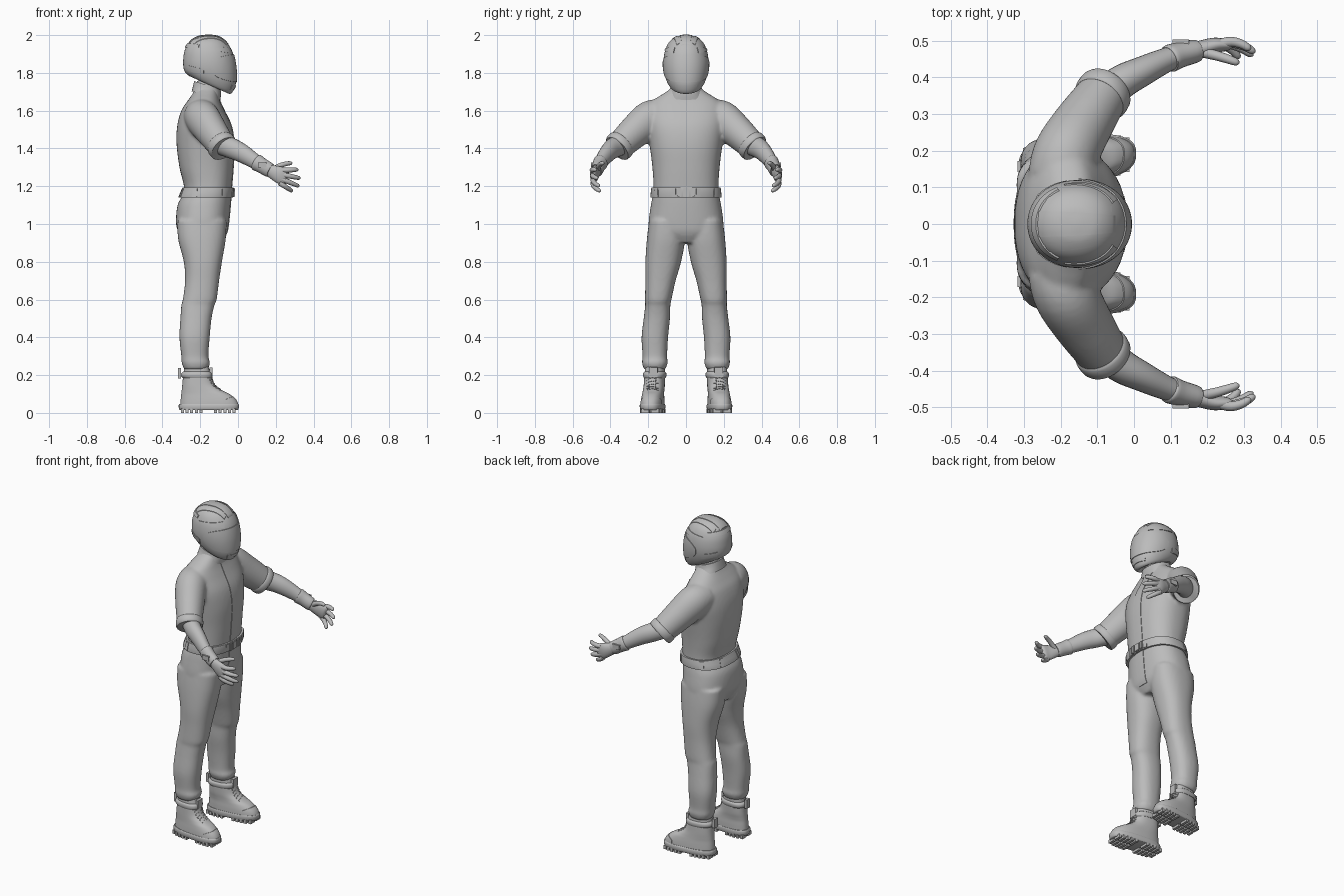
import bpy, bmesh, math
from mathutils import Vector, Matrix
from mathutils.bvhtree import BVHTree

if "Cube" in bpy.data.objects:
    bpy.data.objects.remove(bpy.data.objects["Cube"])

GREY = (0.5, 0.5, 0.5, 1)
mat = bpy.data.materials.new("plain grey")
mat.use_nodes = True
mat.diffuse_color = GREY
mat.node_tree.nodes["Principled BSDF"].inputs["Base Color"].default_value = GREY


def finish(bm, name, pair=False, angle=40):
    """Turn a bmesh into an object, or into a left and right pair."""
    made = []
    for label, s in ((("left_", 1), ("right_", -1)) if pair else (("", 1),)):
        copy = bm.copy()
        for v in copy.verts:
            v.co.y *= s
        bmesh.ops.recalc_face_normals(copy, faces=copy.faces)
        mesh = bpy.data.meshes.new(label + name)
        copy.to_mesh(mesh)
        copy.free()
        ob = bpy.data.objects.new(label + name, mesh)
        bpy.context.collection.objects.link(ob)
        mesh.materials.append(mat)
        smooth(ob, angle)
        made.append(ob)
    return made[0]


def smooth(ob, angle=40):
    bpy.ops.object.select_all(action='DESELECT')
    ob.select_set(True)
    bpy.context.view_layer.objects.active = ob
    bpy.ops.object.shade_smooth_by_angle(angle=math.radians(angle))


def spline(rows, n):
    """Catmull-Rom through rows of numbers."""
    out = []
    for i in range(len(rows) - 1):
        a, b, c, d = (rows[min(max(j, 0), len(rows) - 1)] for j in range(i - 1, i + 3))
        for k in range(n):
            t = k / n
            out.append([q + t / 2 * (r - p + t * (2 * p - 5 * q + 4 * r - s + t * (3 * (q - r) + s - p)))
                        for p, q, r, s in zip(a, b, c, d)])
    return out + [list(rows[-1])]


def skin(bm, frames, sides, power):
    """Bridge rings given as centre plus two half axes."""
    def bend(w):
        return math.copysign(abs(w) ** power, w)
    rings = []
    for c, u, v in frames:
        turn = [math.tau * i / sides for i in range(sides)]
        rings.append([bm.verts.new(c + u * bend(math.cos(a)) + v * bend(math.sin(a))) for a in turn])
    for p, q in zip(rings, rings[1:]):
        for i in range(sides):
            j = (i + 1) % sides
            bm.faces.new((p[i], p[j], q[j], q[i]))
    bm.faces.new(rings[0])
    bm.faces.new(rings[-1])


def slab(bm, rows, n=5, sides=48, power=0.85):
    """Stack level rings: z, back x, front x, near y, far y, optional slope."""
    frames = []
    for z, x0, x1, y0, y1, *slope in spline(rows, n):
        r = (x1 - x0) / 2
        tilt = slope[0] if slope else 0
        frames.append((Vector(((x0 + x1) / 2, (y0 + y1) / 2, z)),
                       Vector((r, 0, r * tilt)), Vector((0, (y1 - y0) / 2, 0))))
    skin(bm, frames, sides, power)


def tube(bm, rows, n=5, sides=24):
    """Sweep along a path: x, y, z, sideways radius, upright radius."""
    pts = spline(rows, n)
    frames = []
    for i, (x, y, z, ru, rv) in enumerate(pts):
        a, b = pts[max(i - 1, 0)], pts[min(i + 1, len(pts) - 1)]
        way = (Vector(b[:3]) - Vector(a[:3])).normalized()
        side = way.cross(Vector((0, 0, 1))).normalized()
        frames.append((Vector((x, y, z)), side * ru, side.cross(way) * rv))
    skin(bm, frames, sides, 1)


def sym(rows):
    return [(z, a, b, -w, w, *rest) for z, a, b, w, *rest in rows]


def box(bm, at, size):
    m = Matrix.Translation(at) @ Matrix.Diagonal((*size, 1))
    bmesh.ops.create_cube(bm, size=1, matrix=m)


def drape(bm, tree, ray, nu, nv, lift=0.004):
    """Lay a thin plate on a surface; ray(u, v) gives origin and direction."""
    top, low = {}, {}
    for i in range(nu + 1):
        for j in range(nv + 1):
            o, d = (Vector(w) for w in ray(i / nu, j / nv))
            d.normalize()
            hit = tree.ray_cast(o, d)[0]
            if hit is None:
                continue
            top[i, j] = bm.verts.new(hit - d * lift)
            low[i, j] = bm.verts.new(hit + d * lift)

    def quad(*vs):
        if all(vs):
            bm.faces.new(vs)
    for i in range(nu):
        for j in range(nv):
            quad(*(top.get(k) for k in ((i, j), (i + 1, j), (i + 1, j + 1), (i, j + 1))))
    edge = ([(i, 0) for i in range(nu)] + [(nu, j) for j in range(nv)]
            + [(i, nv) for i in range(nu, 0, -1)] + [(0, j) for j in range(nv, 0, -1)])
    for p, q in zip(edge, edge[1:] + edge[:1]):
        quad(top.get(p), top.get(q), low.get(q), low.get(p))


def around(cx, cy, a0, a1, low, high):
    """Rays aimed inward at an upright axis; low and high depend on u in -1..1."""
    def ray(u, v):
        a = math.radians(a0 + (a1 - a0) * u)
        w = 2 * u - 1
        d = Vector((math.cos(a), math.sin(a), 0))
        return Vector((cx, cy, low(w) * (1 - v) + high(w) * v)) + d, -d
    return ray


# Overalls: legs, sleeves and torso fused into one cloth surface
bm = bmesh.new()
slab(bm, [(1.02, -.32, -.06, .02, .195), (.92, -.317, -.065, .006, .207), (.8, -.287, -.085, .026, .215),
          (.7, -.28, -.1, .055, .215), (.6, -.292, -.113, .077, .217), (.57, -.3, -.125, .083, .216),
          (.5, -.305, -.14, .085, .224), (.4, -.31, -.15, .095, .235), (.3, -.3, -.157, .1, .23),
          (.265, -.298, -.148, .097, .233), (.23, -.285, -.16, .11, .222)])
tube(bm, [(-.2, .12, 1.575, .09, .085), (-.185, .19, 1.555, .09, .098),
          (-.14, .27, 1.49, .082, .088), (-.083, .355, 1.41, .07, .075)], sides=40)
copy = bmesh.ops.duplicate(bm, geom=bm.verts[:] + bm.edges[:] + bm.faces[:])["geom"]
for v in copy:
    if isinstance(v, bmesh.types.BMVert):
        v.co.y *= -1
slab(bm, sym([(.9, -.28, -.09, .1), (.95, -.31, -.06, .18), (1.0, -.328, -.05, .198), (1.1, -.32, -.04, .186),
              (1.18, -.285, -.035, .172), (1.3, -.31, -.025, .178), (1.42, -.325, -.02, .193),
              (1.52, -.322, -.035, .208), (1.6, -.3, -.072, .207), (1.65, -.268, -.095, .18),
              (1.69, -.24, -.105, .12), (1.72, -.225, -.105, .08), (1.76, -.22, -.1, .068)]))
suit = finish(bm, "overalls")
mod = suit.modifiers.new("fuse", 'REMESH')
mod.mode, mod.voxel_size = 'VOXEL', 0.009
mod = suit.modifiers.new("soften", 'SMOOTH')
mod.factor, mod.iterations = 0.5, 5
dg = bpy.context.evaluated_depsgraph_get()
suit.data = bpy.data.meshes.new_from_object(suit.evaluated_get(dg))
suit.modifiers.clear()
smooth(suit, 60)
cloth = bmesh.new()
cloth.from_mesh(suit.data)
cloth_tree = BVHTree.FromBMesh(cloth)

# Front zip flap and collar
bm = bmesh.new()
drape(bm, cloth_tree, lambda u, v: ((1, -.03 + .065 * u, .94 + .73 * v), (-1, 0, 0)), 6, 60, .003)
finish(bm, "zip_flap")
bm = bmesh.new()
slab(bm, sym([(1.68, -.245, -.093, .1, -.3), (1.71, -.238, -.09, .086, -.3), (1.735, -.232, -.092, .08, -.3)]))
finish(bm, "collar")

# Belt with buckle and loops
bm = bmesh.new()
slab(bm, sym([(1.14, -.314, -.027, .187), (1.145, -.315, -.025, .189),
              (1.187, -.297, -.022, .184), (1.192, -.295, -.024, .182)]), n=2)
belt_tree = BVHTree.FromBMesh(bm)
finish(bm, "belt", angle=50)
bm = bmesh.new()
for a in (25, 60, 110, 150, 210, 250, 300, 335):
    drape(bm, belt_tree, around(-.165, 0, a - 4, a + 4, lambda w: 1.143, lambda w: 1.189), 4, 4)
finish(bm, "belt_loops")
bm = bmesh.new()
for y, w in ((0, .034), (-.035, .022), (.035, .022)):
    box(bm, (-.026, y, 1.166), (.02, w, .048))
bmesh.ops.bevel(bm, geom=bm.edges[:], offset=.003, segments=2, affect='EDGES')
finish(bm, "buckle")

# Helmet shell
bm = bmesh.new()
slab(bm, sym([(2.0, -.165, -.145, .01, 0), (1.992, -.215, -.1, .05, 0), (1.965, -.257, -.062, .088, 0),
              (1.92, -.282, -.033, .11, 0), (1.87, -.29, -.018, .119, 0), (1.82, -.289, -.01, .118, -.08),
              (1.775, -.283, -.012, .108, -.25), (1.745, -.27, -.03, .092, -.4),
              (1.735, -.25, -.05, .075, -.45), (1.75, -.235, -.065, .065, -.45)]), n=6, sides=64, power=.95)
shell_tree = BVHTree.FromBMesh(bm)
finish(bm, "helmet_shell", angle=55)

# Visor, chin vent, side and rear trims, crown ribs
bm = bmesh.new()
drape(bm, shell_tree, around(-.14, 0, -95, 95, lambda w: 1.75 + .04 * w ** 2 + .025 * w ** 8,
                             lambda w: 1.898 - .025 * w ** 2 - .025 * w ** 8), 40, 10)
finish(bm, "visor")
bm = bmesh.new()
drape(bm, shell_tree, around(-.14, 0, -28, 28, lambda w: 1.712, lambda w: 1.733 + .003 * w * w), 12, 3, .003)
finish(bm, "chin_vent")
bm = bmesh.new()
drape(bm, shell_tree, around(-.14, 0, 35, 115, lambda w: 1.915 + .01 * w, lambda w: 1.932 - .006 * w), 16, 3)
drape(bm, shell_tree, around(-.14, 0, 110, 150, lambda w: 1.8 + .01 * w, lambda w: 1.83 + .01 * w), 10, 3)
finish(bm, "helmet_side_trim", pair=True)
bm = bmesh.new()
drape(bm, shell_tree, around(-.14, 0, 125, 235, lambda w: 1.935, lambda w: 1.958 - .008 * w * w), 20, 3, .005)
finish(bm, "helmet_rear_lip")
for name, y, half, x0, x1, pair in (("crown_band", 0, .035, -.26, -.05, False),
                                    ("crown_rib", .063, .012, -.24, -.06, True)):
    bm = bmesh.new()
    drape(bm, shell_tree, lambda u, v: ((x0 + (x1 - x0) * u, (y + half * (2 * v - 1)) * (1 - .35 * u * u), 3),
                                        (0, 0, -1)), 24, 6, .003)
    finish(bm, name, pair)

# Bare forearm, sleeve hem and glove cuff
bm = bmesh.new()
tube(bm, [(-.1, .33, 1.425, .05, .055), (-.04, .383, 1.403, .047, .055), (.02, .415, 1.375, .041, .05),
          (.1, .452, 1.325, .032, .039), (.17, .472, 1.283, .026, .034)])
finish(bm, "forearm", pair=True)
bm = bmesh.new()
tube(bm, [(-.095, .338, 1.427, .072, .077), (-.09, .345, 1.42, .077, .082),
          (-.078, .362, 1.404, .076, .081), (-.075, .366, 1.4, .07, .075)], n=2, sides=40)
finish(bm, "sleeve_hem", pair=True)
bm = bmesh.new()
tube(bm, [(.095, .45, 1.328, .034, .041), (.1, .452, 1.325, .038, .045), (.125, .461, 1.31, .035, .041),
          (.165, .471, 1.286, .032, .039), (.172, .473, 1.282, .028, .035)], n=3)
box(bm, (.128, .497, 1.312), (.045, .012, .028))
finish(bm, "glove_cuff", pair=True)

# Gloved hand: palm, four fingers and thumb
bm = bmesh.new()
tube(bm, [(.155, .469, 1.29, .024, .03), (.185, .478, 1.275, .023, .037), (.22, .487, 1.26, .021, .045),
          (.25, .488, 1.248, .016, .045), (.262, .487, 1.244, .006, .036)])
tips = [(.318, .475, 1.288), (.33, .467, 1.242), (.324, .458, 1.2), (.288, .452, 1.173)]
fingers = [(Vector((.238 - .006 * i, .492, 1.284 - .022 * i)), Vector(t), .012) for i, t in enumerate(tips)]
fingers.append((Vector((.185, .468, 1.288)), Vector((.287, .438, 1.322)), .003))
for base, tip, bow in fingers:
    rows = []
    for t, r in ((0, .014), (.35, .0135), (.7, .012), (.93, .0095), (1, .002)):
        p = base.lerp(tip, t)
        lift = 4 * t * (1 - t)
        rows.append((p.x, p.y + bow * lift, p.z + (.012 - bow) * lift, r, r))
    tube(bm, rows, n=3, sides=12)
finish(bm, "glove", pair=True, angle=60)


def splay(bm):
    """Turn the toes outward a little."""
    for v in bm.verts:
        v.co.y += .09 * (v.co.x + .15)


# Boot upper
bm = bmesh.new()
slab(bm, [(.26, -.28, -.16, .12, .22), (.2, -.29, -.143, .118, .225), (.15, -.295, -.125, .118, .228),
          (.12, -.298, -.085, .12, .23), (.1, -.3, -.045, .12, .232), (.075, -.303, -.016, .118, .235),
          (.05, -.305, -.002, .117, .237), (.03, -.305, 0, .117, .237)], power=.8)
splay(bm)
boot_tree = BVHTree.FromBMesh(bm)
finish(bm, "boot_upper", pair=True, angle=60)

# Boot top padding, heel tab and tongue tip
bm = bmesh.new()
slab(bm, [(.185, -.293, -.14, .116, .228), (.195, -.302, -.136, .111, .232),
          (.21, -.3, -.138, .111, .231), (.218, -.29, -.148, .118, .224)], n=3, power=.8)
box(bm, (-.309, .172, .21), (.016, .03, .055))
box(bm, (-.144, .172, .215), (.016, .045, .05))
splay(bm)
finish(bm, "boot_padding", pair=True)

# Crossed laces and toe cap
bm = bmesh.new()
for k in range(5):
    for s in (-1, 1):
        drape(bm, boot_tree, lambda u, v: ((.2, .178 + .032 * (2 * u - 1), .275 + .02 * k + s * .009 * (2 * u - 1)
                                            + .006 * v), (-1, 0, -.5)), 8, 1, .004)
finish(bm, "laces", pair=True)
bm = bmesh.new()
drape(bm, boot_tree, around(-.09, .181, -70, 70, lambda w: .045, lambda w: .088 - .02 * w * w), 20, 5, .003)
finish(bm, "toe_cap", pair=True)

# Sole with tread lugs
bm = bmesh.new()
slab(bm, [(.014, -.305, -.005, .119, .235), (.018, -.312, .002, .115, .24), (.04, -.314, .006, .113, .242),
          (.048, -.31, .002, .116, .238)], n=2, power=.75)
for k in range(12):
    x = -.295 + k * .025
    if k not in (5, 6):
        half = .062 * (1 - abs((x + .155) / .17) ** 4) ** .5
        for s in (-1, 1):
            box(bm, (x, .177 + s * half * .55, .011), (.016, half * .85, .022))
splay(bm)
finish(bm, "boot_sole", pair=True)
